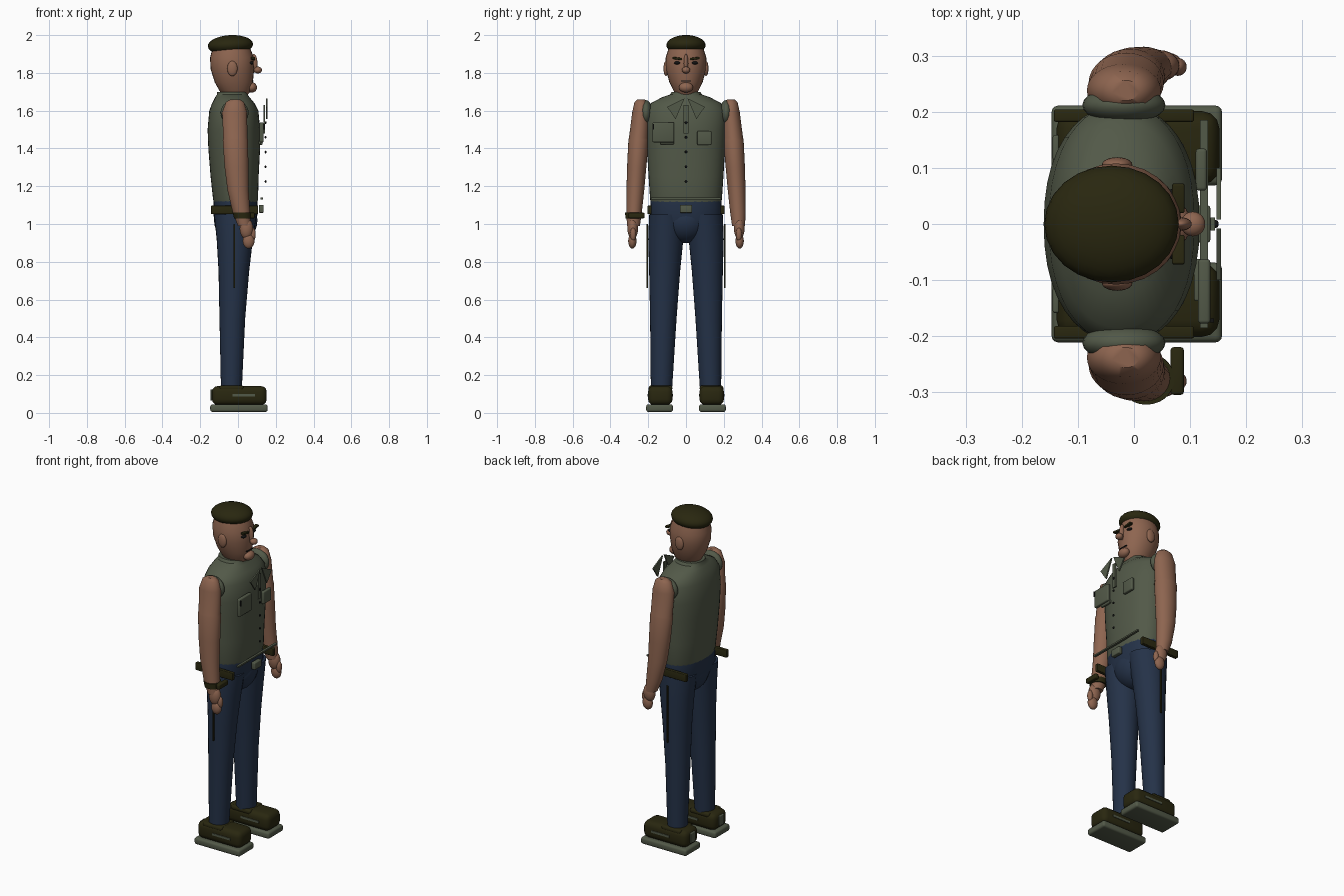
import bpy, bmesh, math
from mathutils import Matrix

cube = bpy.data.objects.get("Cube")
if cube:
    bpy.data.objects.remove(cube, do_unlink=True)


def material(name, rgb):
    m = bpy.data.materials.new(name)
    m.use_nodes = True
    m.diffuse_color = (*rgb, 1)
    m.node_tree.nodes["Principled BSDF"].inputs["Base Color"].default_value = (*rgb, 1)
    return m


SKIN = material("skin", (0.27, 0.13, 0.08))
OLIVE = material("olive_cloth", (0.085, 0.10, 0.065))
DARK = material("dark_leather", (0.022, 0.02, 0.005))
NAVY = material("navy_denim", (0.018, 0.032, 0.065))
BLACK = material("black", (0.006, 0.006, 0.006))
SIDES = {1: "left", -1: "right"}


def finish(name, bm, mat, smooth=True):
    bmesh.ops.recalc_face_normals(bm, faces=bm.faces)
    me = bpy.data.meshes.new(name)
    bm.to_mesh(me)
    bm.free()
    me.materials.append(mat)
    ob = bpy.data.objects.new(name, me)
    bpy.context.collection.objects.link(ob)
    if smooth:
        bpy.ops.object.select_all(action='DESELECT')
        bpy.context.view_layer.objects.active = ob
        ob.select_set(True)
        bpy.ops.object.shade_smooth_by_angle(angle=math.radians(40))
    return ob


def loft(name, mat, rings, n=2.0, seg=28):
    """Rings are (z, centre x, centre y, radius x, radius y)."""
    bm = bmesh.new()
    loops = []
    for z, cx, cy, rx, ry in rings:
        loop = []
        for i in range(seg):
            a = 2 * math.pi * i / seg
            c, s = math.cos(a), math.sin(a)
            loop.append(bm.verts.new((cx + rx * math.copysign(abs(c) ** (2 / n), c),
                                      cy + ry * math.copysign(abs(s) ** (2 / n), s), z)))
        loops.append(loop)
    for a, b in zip(loops, loops[1:]):
        for i in range(seg):
            j = (i + 1) % seg
            bm.faces.new((a[i], a[j], b[j], b[i]))
    bm.faces.new(loops[0])
    bm.faces.new(loops[-1])
    return finish(name, bm, mat)


def ball(name, mat, pos, radii, tilt=0):
    bm = bmesh.new()
    mtx = Matrix.Translation(pos) @ Matrix.Rotation(tilt, 4, 'Y') @ Matrix.Diagonal((*radii, 1))
    bmesh.ops.create_uvsphere(bm, u_segments=24, v_segments=14, radius=1, matrix=mtx)
    return finish(name, bm, mat)


def box(name, mat, pos, size, bevel=0, tilt=0):
    bm = bmesh.new()
    bmesh.ops.create_cube(bm, size=1, matrix=Matrix.Diagonal((*size, 1)))
    if bevel:
        bmesh.ops.bevel(bm, geom=bm.edges[:], offset=bevel, segments=3, profile=0.5, affect='EDGES')
    bm.transform(Matrix.Translation(pos) @ Matrix.Rotation(tilt, 4, 'X'))
    return finish(name, bm, mat, bool(bevel))


def prism(name, mat, outline, x, thick=0.008):
    """Flat plate facing the chest, outlined in (y, z)."""
    bm = bmesh.new()
    f = bm.faces.new([bm.verts.new((x, y, z)) for y, z in outline])
    ext = bmesh.ops.extrude_face_region(bm, geom=[f])
    bmesh.ops.translate(bm, vec=(thick, 0, 0),
                        verts=[v for v in ext["geom"] if isinstance(v, bmesh.types.BMVert)])
    return finish(name, bm, mat, False)


# Head and beret
loft("head", SKIN, [(1.67, -.01, 0, .05, .045), (1.70, -.015, 0, .08, .063), (1.75, -.022, 0, .101, .088),
                    (1.82, -.03, 0, .115, .107), (1.88, -.032, 0, .116, .108), (1.93, -.035, 0, .10, .092)])
ball("beret", DARK, (-.04, 0, 1.947), (.12, .104, .053), math.radians(-3))
ball("nose_bridge", SKIN, (.083, 0, 1.85), (.02, .012, .05))
ball("nose_tip", SKIN, (.105, 0, 1.815), (.022, .022, .018))
ball("chin", SKIN, (.073, 0, 1.723), (.028, .038, .027))
box("mouth", BLACK, (.077, 0, 1.757), (.008, .055, .006))

# Torso
loft("neck", SKIN, [(1.62, -.03, 0, .07, .065), (1.72, -.025, 0, .065, .055)])
loft("shirt", OLIVE, [(1.11, -.013, 0, .114, .184), (1.13, -.013, 0, .119, .19), (1.25, -.018, 0, .127, .198),
                      (1.4, -.02, 0, .137, .207), (1.5, -.022, 0, .139, .212), (1.6, -.022, 0, .13, .212),
                      (1.64, -.025, 0, .112, .185), (1.672, -.03, 0, .09, .125), (1.685, -.03, 0, .082, .085),
                      (1.70, -.03, 0, .08, .076)], n=2.2, seg=40)

# Shirt details standing off the chest
box("hem_strip", OLIVE, (.125, 0, 1.135), (.014, .37, .009))
box("button_strip", OLIVE, (.14, 0, 1.555), (.008, .024, .15))
for i in range(5):
    ball("button", BLACK, (.146, 0, 1.225 + .078 * i), (.005, .007, .007))
box("right_pocket", OLIVE, (.125, -.12, 1.485), (.022, .115, .105), .006)
box("right_pocket_base", OLIVE, (.115, -.1, 1.432), (.016, .075, .02), .004)
box("pocket_pen", BLACK, (.139, -.172, 1.515), (.007, .007, .03))
box("left_pocket", OLIVE, (.12, .097, 1.455), (.02, .075, .075), .006)

for s, side in SIDES.items():
    prism(side + "_collar", OLIVE, [(s * .008, 1.665), (s * .1, 1.62), (s * .055, 1.555)], .147)
    # Face
    ball(side + "_ear", SKIN, (-.03, s * .106, 1.823), (.027, .013, .04))
    box(side + "_brow", DARK, (.079, s * .046, 1.876), (.022, .052, .012), .003, s * math.radians(8))
    ball(side + "_eye", BLACK, (.07, s * .045, 1.853), (.013, .018, .009))

    # Arm
    loft(side + "_arm", SKIN, [(z, x, s * y, rx, ry) for z, x, y, rx, ry in (
        (1.66, -.015, .238, .025, .018), (1.645, -.016, .238, .048, .035), (1.59, -.018, .238, .066, .047),
        (1.455, -.014, .251, .064, .051), (1.445, -.014, .251, .067, .054), (1.3, -.008, .261, .063, .051),
        (1.18, 0, .268, .056, .047), (1.06, .018, .275, .046, .041), (.99, .034, .278, .034, .034))])
    ball(side + "_sleeve", OLIVE, (-.018, s * .212, 1.59), (.074, .034, .066))
    ball(side + "_palm", SKIN, (.045, s * .282, .975), (.036, .028, .055))
    ball(side + "_fingers", SKIN, (.056, s * .284, .91), (.031, .022, .04))
    ball(side + "_thumb", SKIN, (.078, s * .28, .945), (.016, .016, .035))

    # Trousers
    loft(side + "_leg", NAVY, [(z, x, s * y, rx, ry) for z, x, y, rx, ry in (
        (.12, -.035, .13, .055, .056), (.5, -.03, .12, .068, .07),
        (.75, -.022, .113, .081, .082), (.92, -.017, .107, .096, .093), (1.05, -.014, .1, .113, .095))])
    box(side + "_leg_seam", DARK, (-.02, s * .206, .83), (.009, .007, .34))
    box(side + "_belt", DARK, (-.018, s * .193, 1.075), (.25, .022, .045), .004)

    # Shoe
    box(side + "_sole", OLIVE, (.005, s * .14, .025), (.304, .142, .04), .012)
    box(side + "_shoe", DARK, (.007, s * .136, .092), (.29, .13, .1), .03)
    box(side + "_shoe_cuff", DARK, (-.035, s * .135, .13), (.13, .125, .03), .012)
    box(side + "_heel_tab", OLIVE, (-.139, s * .136, .095), (.012, .045, .06), .004)
    for edge in (-1, 1):
        box(side + "_shoe_stripe", OLIVE, (.03, s * .136 + edge * .065, .093), (.12, .006, .013))

# Hips and buckle
loft("hips", NAVY, [(.99, -.014, 0, .10, .165), (1.05, -.014, 0, .117, .192), (1.13, -.013, 0, .116, .187)], n=2.2)
ball("seat", NAVY, (-.012, 0, 1.02), (.115, .125, .122))
box("buckle", OLIVE, (.123, 0, 1.08), (.026, .066, .042), .005)

# Wristwatch
loft("watch_strap", DARK, [(1.028, .026, -.276, .046, .045), (1.06, .022, -.276, .05, .046)])
box("watch_face", DARK, (.077, -.262, 1.045), (.024, .085, .03), .006)
